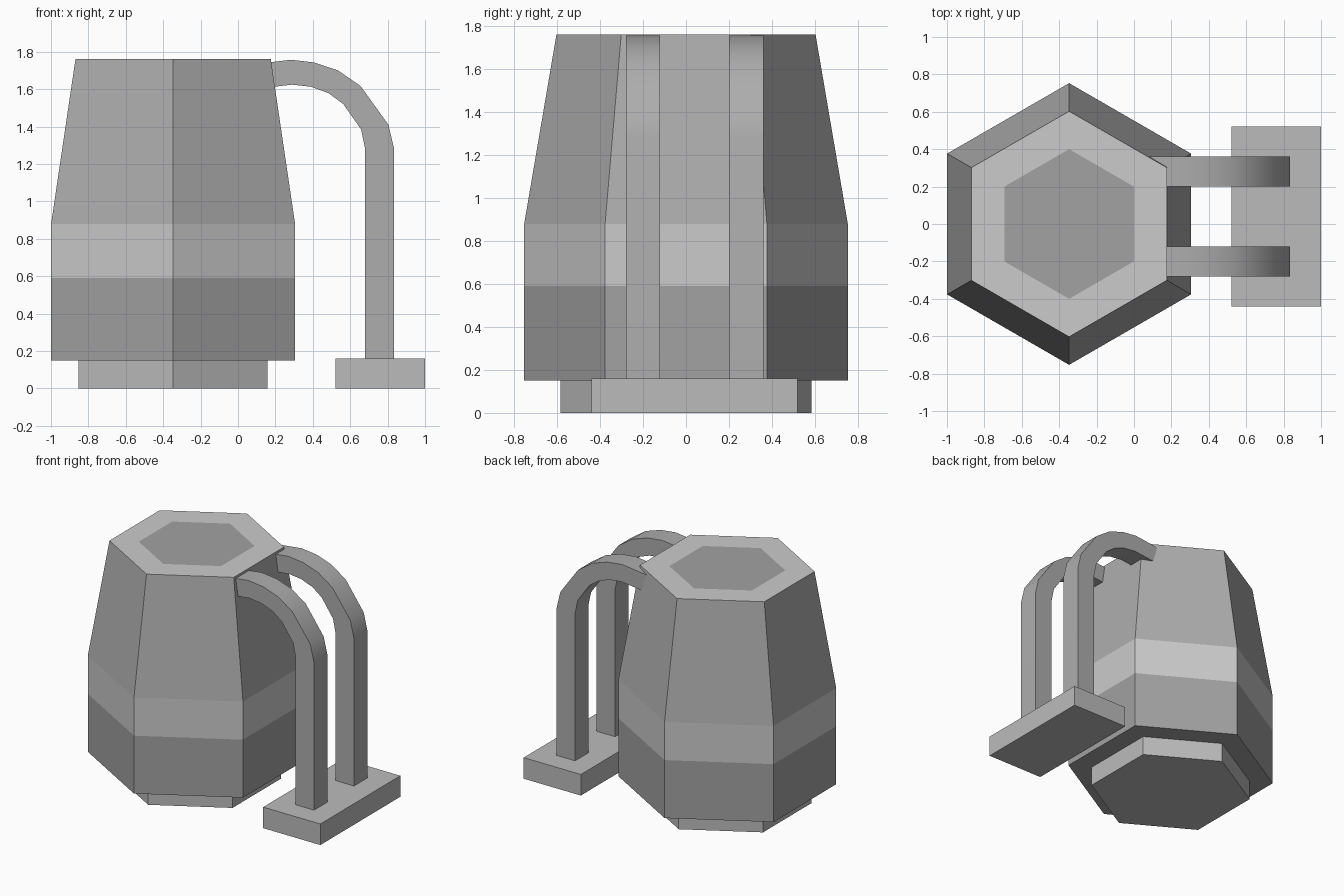
import bpy, bmesh
from math import cos, sin, pi

if "Cube" in bpy.data.objects:
    bpy.data.objects.remove(bpy.data.objects["Cube"])


def grey(name, v):
    m = bpy.data.materials.new(name)
    m.diffuse_color = (v, v, v, 1)
    m.use_nodes = True
    m.node_tree.nodes["Principled BSDF"].inputs["Base Color"].default_value = m.diffuse_color
    return m


dark = grey("dark_grey", 0.36)
handle_grey = grey("handle_grey", 0.42)
mid = grey("mid_grey", 0.50)
light = grey("light_grey", 0.60)
pale = grey("pale_grey", 0.80)


def make(name, bm, mats):
    bmesh.ops.recalc_face_normals(bm, faces=bm.faces)
    me = bpy.data.meshes.new(name)
    bm.to_mesh(me)
    bm.free()
    for m in mats:
        me.materials.append(m)
    ob = bpy.data.objects.new(name, me)
    bpy.context.collection.objects.link(ob)
    return ob


def hex_loft(name, rings, mats, slots):
    """Closed six-sided loft through (radius, z) rings; one slot per band plus the top cap."""
    bm = bmesh.new()
    loops = [[bm.verts.new((-0.347 + r * cos(pi / 2 + k * pi / 3),
                            r * sin(pi / 2 + k * pi / 3), z)) for k in range(6)]
             for r, z in rings]
    for a, b, s in zip(loops, loops[1:], slots):
        for k in range(6):
            j = (k + 1) % 6
            bm.faces.new((a[k], a[j], b[j], b[k])).material_index = s
    bm.faces.new(loops[0])
    bm.faces.new(loops[-1]).material_index = slots[-1]
    return make(name, bm, mats)


# Faceted body with pale band, flat rim and darker centre
hex_loft("body", [(0.753, 0.15), (0.753, 0.59), (0.753, 0.88), (0.603, 1.76), (0.40, 1.76)],
         [dark, light, handle_grey, pale], [0, 1, 2, 3, 0])

# Narrower plinth
hex_loft("base", [(0.583, 0.0), (0.583, 0.15)], [mid], [0, 0])

# Foot plate under the pipes
bm = bmesh.new()
bmesh.ops.create_cube(bm, size=1)
for v in bm.verts:
    v.co = (0.76 + v.co.x * 0.48, 0.04 + v.co.y * 0.96, 0.08 + v.co.z * 0.16)
make("foot_plate", bm, [mid])

# Pair of square bent pipes, from matching outer and inner side profiles
outer = [(0.835, 0.15), (0.835, 1.28), (0.804, 1.41), (0.655, 1.617),
         (0.535, 1.70), (0.406, 1.743), (0.283, 1.757), (0.08, 1.733)]
inner = [(0.68, 0.15), (0.68, 1.28), (0.658, 1.385), (0.563, 1.52),
         (0.485, 1.578), (0.39, 1.613), (0.29, 1.624), (0.08, 1.60)]
for side, y0 in (("front", -0.28), ("back", 0.20)):
    bm = bmesh.new()
    secs = [[bm.verts.new(c) for c in ((o[0], y0, o[1]), (o[0], y0 + 0.16, o[1]),
                                       (i[0], y0 + 0.16, i[1]), (i[0], y0, i[1]))]
            for o, i in zip(outer, inner)]
    for a, b in zip(secs, secs[1:]):
        for k in range(4):
            j = (k + 1) % 4
            bm.faces.new((a[k], a[j], b[j], b[k]))
    bm.faces.new(secs[0])
    bm.faces.new(secs[-1])
    ob = make(side + "_pipe", bm, [handle_grey])
    bpy.ops.object.select_all(action='DESELECT')
    ob.select_set(True)
    bpy.context.view_layer.objects.active = ob
    bpy.ops.object.shade_smooth_by_angle(angle=pi / 5)
